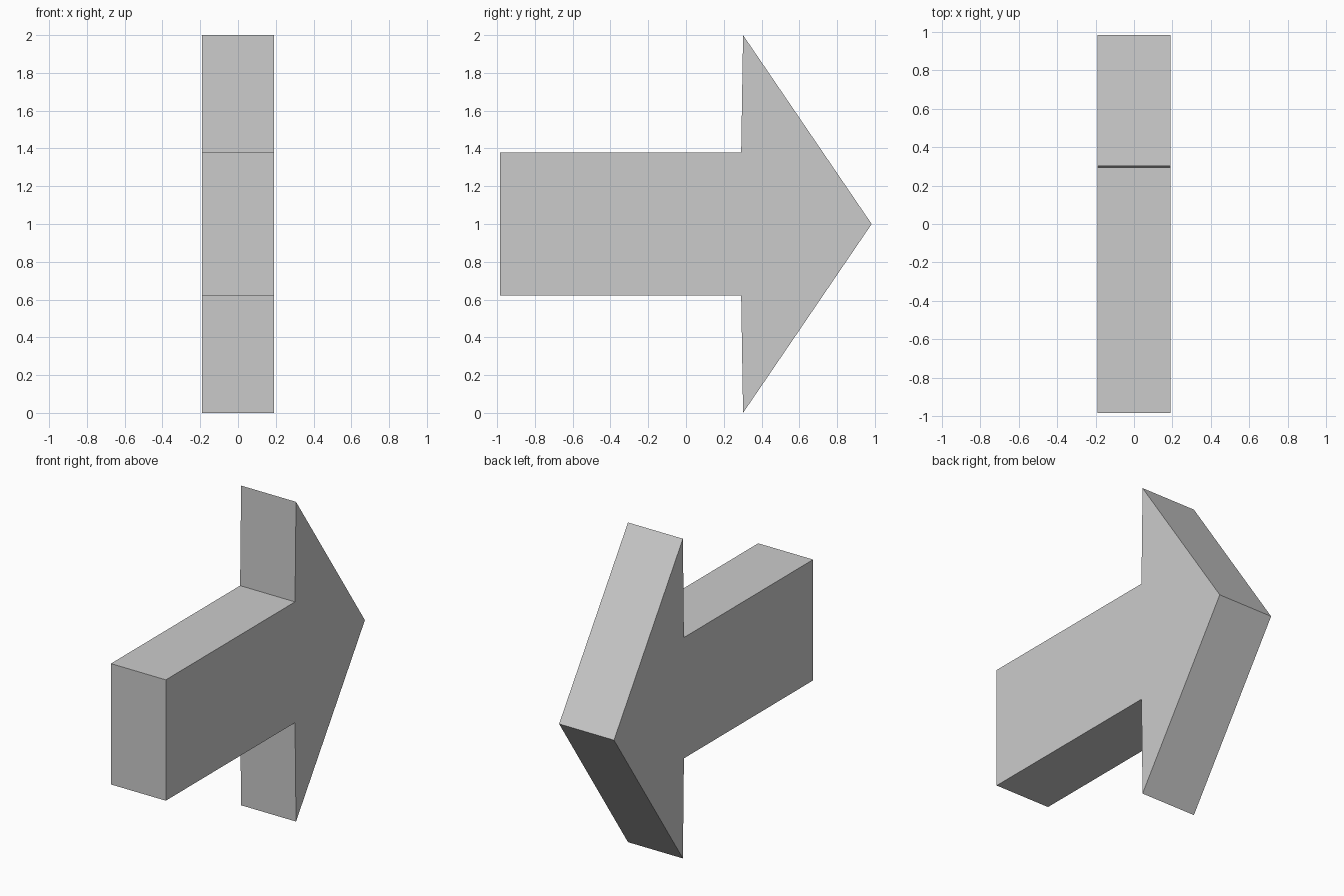
import bpy
import bmesh

cube = bpy.data.objects.get("Cube")
if cube:
    bpy.data.objects.remove(cube, do_unlink=True)

# Single flat grey
GREY = (0.6, 0.6, 0.6, 1.0)
grey = bpy.data.materials.new("light_grey")
grey.use_nodes = True
grey.diffuse_color = GREY
grey.node_tree.nodes["Principled BSDF"].inputs["Base Color"].default_value = GREY

HALF_WIDTH = 0.19
MID = 1.0

# Upper half of the arrow outline as (y, height above the middle), tail to tip
upper = [(-0.985, 0.378), (0.292, 0.378), (0.302, 1.0), (0.983, 0.0)]
lower = [(y, -h) for y, h in reversed(upper[:-1])]

# Arrow: mirrored outline extruded across x
bm = bmesh.new()
outline = [bm.verts.new((-HALF_WIDTH, y, MID + h)) for y, h in upper + lower]
side = bm.faces.new(outline)
extruded = bmesh.ops.extrude_face_region(bm, geom=[side], use_keep_orig=True)
moved = [v for v in extruded["geom"] if isinstance(v, bmesh.types.BMVert)]
bmesh.ops.translate(bm, verts=moved, vec=(2 * HALF_WIDTH, 0, 0))
bmesh.ops.recalc_face_normals(bm, faces=bm.faces)

mesh = bpy.data.meshes.new("arrow")
bm.to_mesh(mesh)
bm.free()
mesh.materials.append(grey)
arrow = bpy.data.objects.new("arrow", mesh)
bpy.context.collection.objects.link(arrow)
